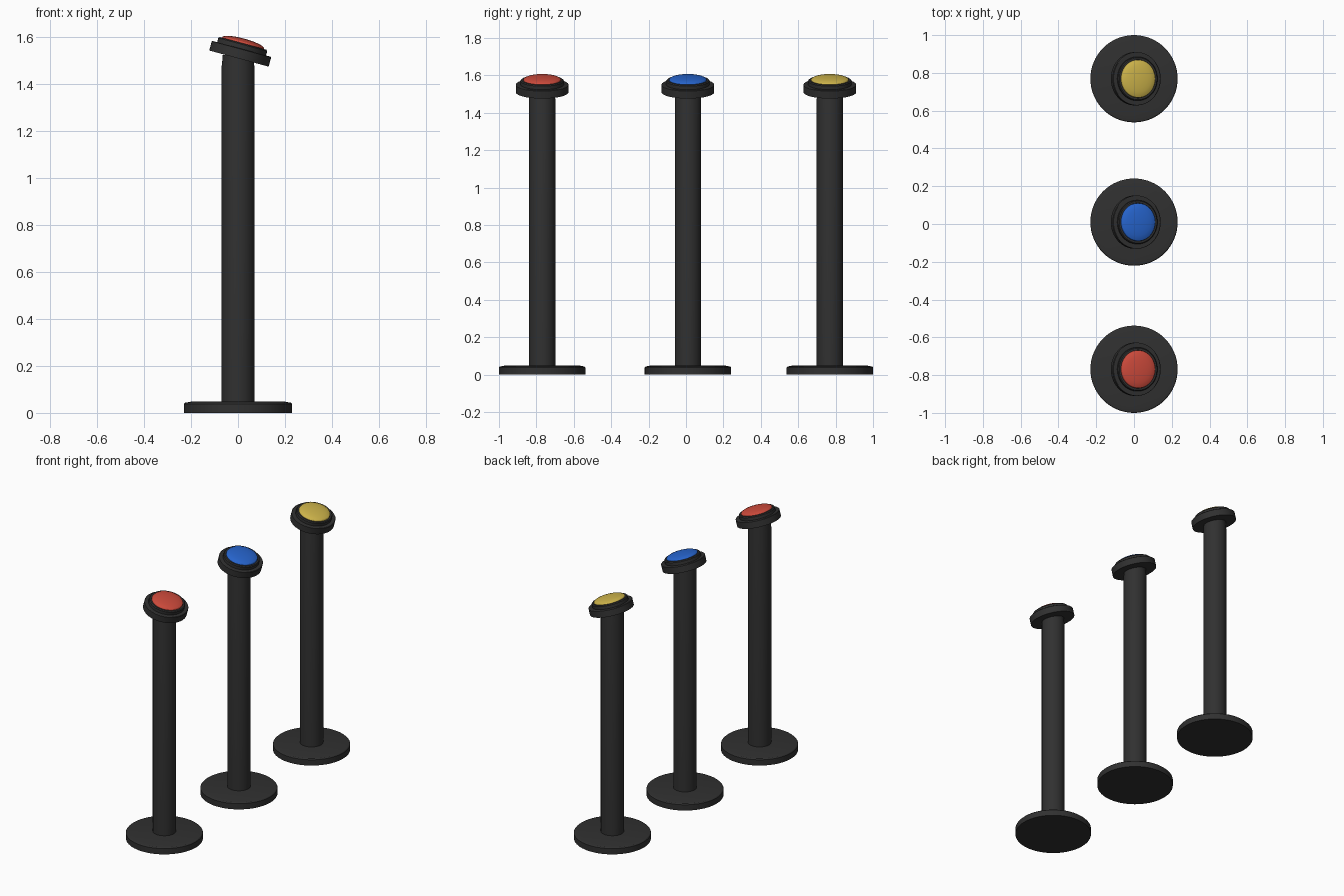
import bpy, bmesh, math
from mathutils import Matrix, Vector

if "Cube" in bpy.data.objects:
    bpy.data.objects.remove(bpy.data.objects["Cube"])

SEGMENTS = 64
TILT = math.radians(15.2)


def material(name, rgb):
    m = bpy.data.materials.new(name)
    m.diffuse_color = (*rgb, 1)
    m.use_nodes = True
    m.node_tree.nodes["Principled BSDF"].inputs["Base Color"].default_value = m.diffuse_color
    return m


def lathe(name, profile, mat, matrix):
    """Revolve (radius, z) points around z; radius 0 ends close on the axis."""
    bm = bmesh.new()
    verts = [bm.verts.new((r, 0, z)) for r, z in profile]
    edges = [bm.edges.new(p) for p in zip(verts, verts[1:])]
    bmesh.ops.spin(bm, geom=verts + edges, axis=(0, 0, 1), cent=(0, 0, 0),
                   angle=math.tau, steps=SEGMENTS, use_duplicate=False)
    bmesh.ops.remove_doubles(bm, verts=bm.verts, dist=1e-5)
    bmesh.ops.recalc_face_normals(bm, faces=bm.faces)
    mesh = bpy.data.meshes.new(name)
    bm.to_mesh(mesh)
    bm.free()
    mesh.materials.append(mat)
    ob = bpy.data.objects.new(name, mesh)
    bpy.context.collection.objects.link(ob)
    ob.matrix_world = matrix
    bpy.ops.object.select_all(action='DESELECT')
    ob.select_set(True)
    bpy.context.view_layer.objects.active = ob
    bpy.ops.object.shade_smooth_by_angle(angle=math.radians(30))
    return ob


black = material("black", (0.03, 0.03, 0.03))
stands = [
    ("red", -0.769, (0.62, 0.07, 0.045)),
    ("blue", 0.01, (0.02, 0.13, 0.62)),
    ("yellow", 0.769, (0.62, 0.46, 0.07)),
]

# profiles as (radius, height)
base = [(0, 0), (0.231, 0), (0.231, 0.038), (0.226, 0.043), (0.20, 0.048), (0, 0.048)]
pole = [(0, 0.04), (0.07, 0.04), (0.07, 1.475), (0.067, 1.50), (0.067, 1.525), (0, 1.525)]
# stepped housing: wide disc below, narrower collar around the button
housing = [(0, 0), (0.141, 0), (0.141, 0.041), (0.138, 0.043), (0.116, 0.043),
           (0.116, 0.062), (0.111, 0.067), (0.101, 0.067), (0.101, 0.058), (0, 0.058)]
# domed push button
button = [(0, 0.055), (0.1, 0.055), (0.1, 0.069)]
button += [(0.1 * math.cos(a), 0.069 + 0.019 * math.sin(a))
           for a in (math.radians(15 * i) for i in range(1, 6))] + [(0, 0.088)]

for colour, y, rgb in stands:
    upright = Matrix.Translation((0, y, 0))
    # head leans toward +x and is slightly narrower along the slope
    head = (Matrix.Translation((0.004, y, 1.51)) @ Matrix.Rotation(TILT, 4, 'Y')
            @ Matrix.Scale(0.93, 4, Vector((1, 0, 0))))
    lathe(colour + "_stand_base", base, black, upright)
    lathe(colour + "_stand_pole", pole, black, upright)
    lathe(colour + "_button_housing", housing, black, head)
    lathe(colour + "_button", button, material(colour, rgb), head)
